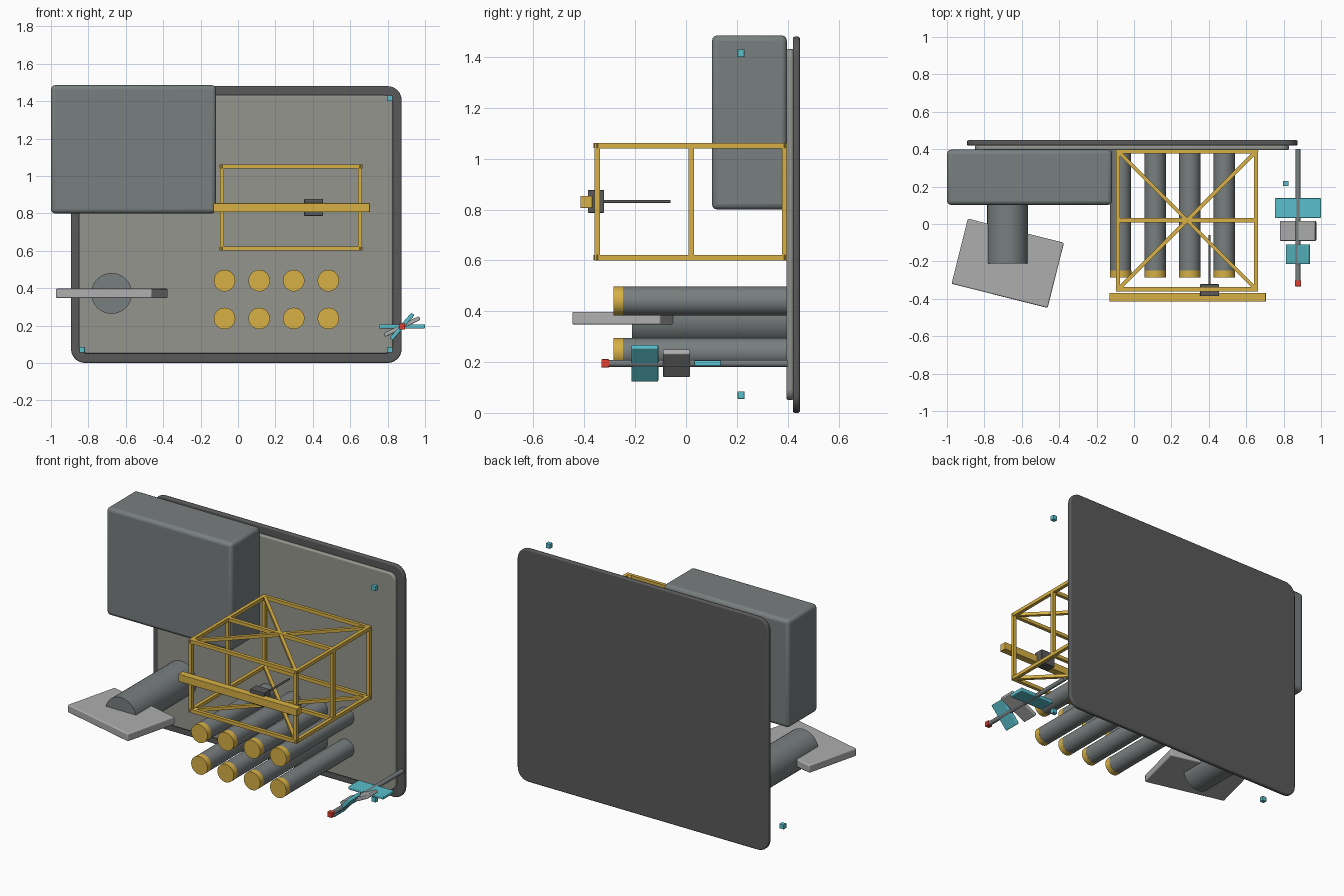
import bpy, bmesh, math
from mathutils import Vector, Matrix

if "Cube" in bpy.data.objects:
    bpy.data.objects.remove(bpy.data.objects["Cube"])


def material(name, rgb):
    m = bpy.data.materials.new(name)
    m.diffuse_color = (*rgb, 1)
    m.use_nodes = True
    m.node_tree.nodes["Principled BSDF"].inputs["Base Color"].default_value = m.diffuse_color
    return m


DARK = material("dark_grey", (0.10, 0.10, 0.10))
PANEL = material("warm_grey", (0.30, 0.30, 0.27))
STEEL = material("steel", (0.19, 0.21, 0.21))
LIGHT = material("light_grey", (0.42, 0.42, 0.42))
GOLD = material("gold", (0.68, 0.44, 0.06))
CYAN = material("cyan", (0.10, 0.52, 0.60))
RED = material("red", (0.75, 0.05, 0.03))


def finish(name, bm, mat, edge=0, smooth=True):
    bmesh.ops.recalc_face_normals(bm, faces=bm.faces)
    me = bpy.data.meshes.new(name)
    bm.to_mesh(me)
    bm.free()
    ob = bpy.data.objects.new(name, me)
    bpy.context.collection.objects.link(ob)
    me.materials.append(mat)
    if edge:
        b = ob.modifiers.new("edge", "BEVEL")
        b.width, b.segments, b.limit_method = edge, 3, "ANGLE"
    if smooth:
        bpy.context.view_layer.objects.active = ob
        ob.select_set(True)
        bpy.ops.object.shade_smooth_by_angle(angle=math.radians(35))
        ob.select_set(False)
    return ob


def add_box(bm, center, size, rot=Matrix()):
    mat = Matrix.Translation(center) @ rot @ Matrix.Diagonal((*size, 1))
    return bmesh.ops.create_cube(bm, size=1, matrix=mat)["verts"]


def box(name, lo, hi, mat, edge=0, corner=0):
    """Box between two corners; 'corner' rounds the outline seen from the front."""
    lo, hi = Vector(lo), Vector(hi)
    bm = bmesh.new()
    add_box(bm, (lo + hi) / 2, hi - lo)
    if corner:
        along_y = [e for e in bm.edges
                   if abs(e.verts[0].co.y - e.verts[1].co.y) > 1e-4]
        bmesh.ops.bevel(bm, geom=along_y, offset=corner, segments=6,
                        profile=0.5, affect="EDGES")
    return finish(name, bm, mat, edge)


def slab(name, center, size, rot, mat, edge):
    bm = bmesh.new()
    add_box(bm, (0, 0, 0), size)
    ob = finish(name, bm, mat, edge)
    ob.matrix_world = Matrix.Translation(center) @ rot
    return ob


def tube(name, x, z, r, y0, y1, mat, sides=32):
    bm = bmesh.new()
    m = Matrix.Translation((x, (y0 + y1) / 2, z)) @ Matrix.Rotation(math.pi / 2, 4, "X")
    bmesh.ops.create_cone(bm, cap_ends=True, segments=sides, radius1=r, radius2=r,
                          depth=y1 - y0, matrix=m)
    return finish(name, bm, mat)


# Back plate, inner panel and the large housing
box("back_plate", (-0.893, 0.42, 0), (0.875, 0.448, 1.48), DARK, 0.008, 0.075)
box("inner_panel", (-0.85, 0.395, 0.05), (0.828, 0.422, 1.432), PANEL, 0.008, 0.045)
box("housing", (-1.0, 0.102, 0.80), (-0.117, 0.397, 1.485), STEEL, 0.022)

# Wide tube with the turned plate through its end
tube("wide_tube", -0.676, 0.372, 0.109, -0.212, 0.40, STEEL, 40)
slab("turned_plate", (-0.675, -0.21, 0.372), (0.53, 0.359, 0.05),
     Matrix.Rotation(math.radians(-14.1), 4, "Z"), LIGHT, 0.007)

# Two rows of capped tubes
for row, z in enumerate((0.238, 0.44)):
    for col in range(4):
        x = -0.072 + 0.185 * col
        tube(f"tube_{row}_{col}", x, z, 0.057, -0.248, 0.40, STEEL)
        tube(f"tube_cap_{row}_{col}", x, z, 0.0575, -0.286, -0.248, GOLD)

# Open truss cage: rails, posts, cross bars and diagonals
T = 0.022
X0, X1, Y0, YM, Y1, Z0, Z1 = -0.085, 0.652, -0.349, 0.02, 0.388, 0.611, 1.051
cage = bmesh.new()


def bar(a, b, t=T):
    a, b = Vector(a), Vector(b)
    d = b - a
    if abs(d.z) > 1e-4:
        add_box(cage, (a + b) / 2, (t, t, d.length + t))
    else:
        add_box(cage, (a + b) / 2, (d.length + t, t, t),
                Matrix.Rotation(math.atan2(d.y, d.x), 4, "Z"))


for z in (Z0, Z1):
    for x in (X0, X1):
        bar((x, Y0, z), (x, Y1, z))
    for y in (Y0, YM, Y1):
        bar((X0, y, z), (X1, y, z))
    bar((X0, Y0, z), (X1, Y1, z), 0.02)
    bar((X0, Y1, z), (X1, Y0, z), 0.02)
for x in (X0, X1):
    for y in (Y0, YM, Y1):
        bar((x, y, Z0), (x, y, Z1))
finish("truss_cage", cage, GOLD, smooth=False)

# Front beam with carriage block and probe
box("front_beam", (-0.131, -0.415, 0.806), (0.705, -0.368, 0.854), GOLD, 0.003)
box("carriage", (0.354, -0.386, 0.787), (0.455, -0.322, 0.877), DARK, 0.003)
tube("probe", 0.404, 0.831, 0.006, -0.33, -0.06, DARK, 12)

# Fan of panels on a side mast
AX, AZ = 0.877, 0.195
tube("side_mast", AX, AZ, 0.014, -0.305, 0.40, STEEL, 16)
box("mast_tip", (AX - 0.016, -0.333, AZ - 0.016), (AX + 0.016, -0.302, AZ + 0.016), RED, 0.002)
for i, (y, length, deg, mat) in enumerate(((0.085, 0.246, 0, CYAN),
                                           (-0.037, 0.21, 26, LIGHT),
                                           (-0.162, 0.178, 49, CYAN))):
    slab(f"fan_panel_{i}", (AX, y, AZ), (length, 0.106, 0.022),
         Matrix.Rotation(math.radians(-deg), 4, "Y"), mat, 0.005)

# Small corner markers
for i, (x, z) in enumerate(((0.812, 1.415), (-0.834, 1.415), (-0.834, 0.07), (0.812, 0.07))):
    box(f"corner_marker_{i}", (x - 0.015, 0.203, z - 0.015), (x + 0.015, 0.23, z + 0.015), CYAN, 0.002)
